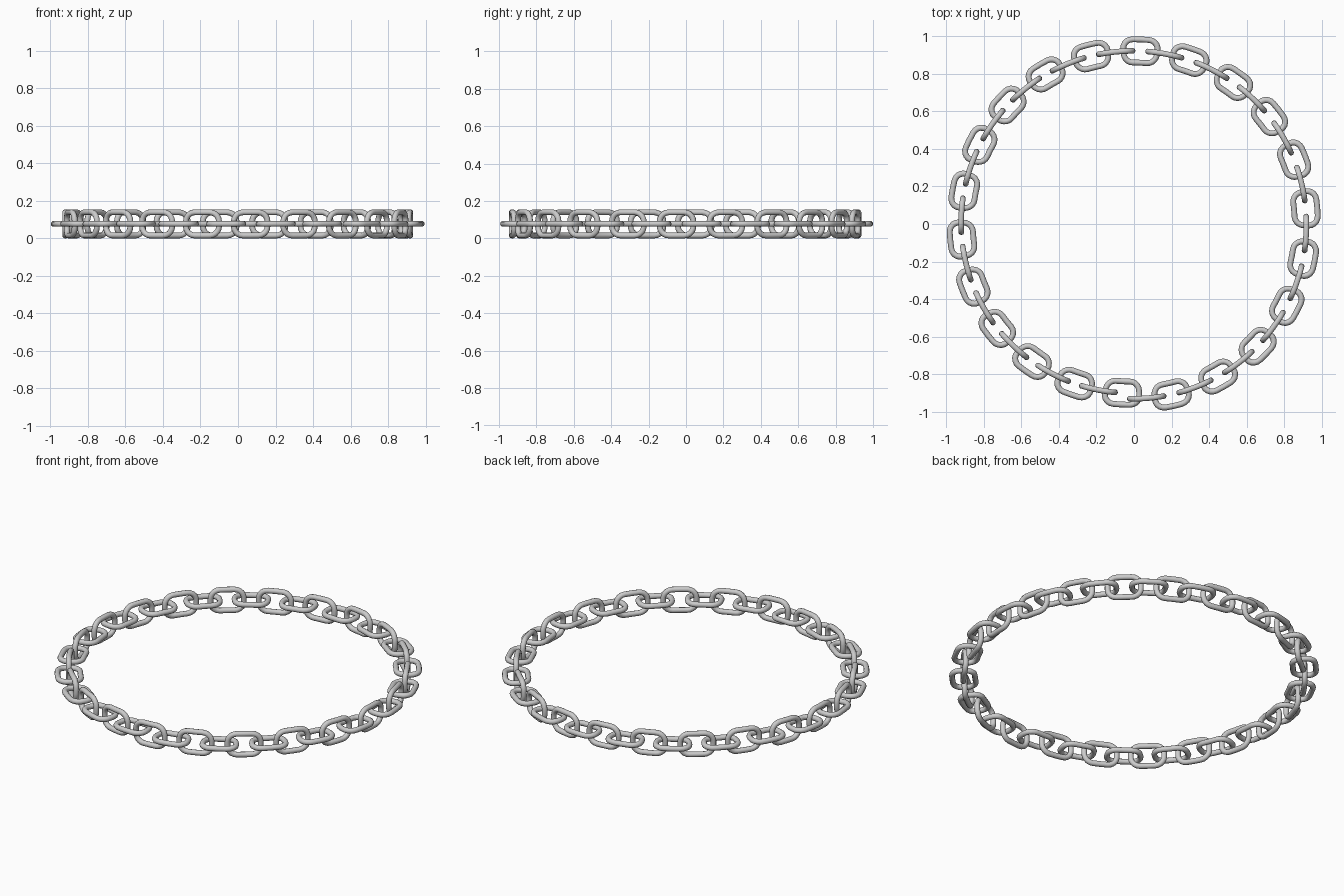
import bpy
import bmesh
from math import sin, cos, pi, radians, degrees

if "Cube" in bpy.data.objects:
    bpy.data.objects.remove(bpy.data.objects["Cube"])

PAIRS = 22             # flat + upright links
WIRE = 0.0155          # wire radius
HALF_L, HALF_W = 0.0905, 0.062   # centreline half length / half width
CORNER = 0.05
SIDES, CORNER_SEGS = 10, 5
Z0 = HALF_W + WIRE

# chain radius along its run (degrees clockwise from the seam at the front)
RUN = [(-10, 0.9), (6, 0.903), (55, 0.917), (90, 0.922), (150, 0.926),
       (184, 0.923), (270, 0.919), (316, 0.926), (350, 0.931), (372, 0.933)]


def chain_radius(u):
    for (u0, r0), (u1, r1) in zip(RUN, RUN[1:]):
        if u <= u1:
            return r0 + (r1 - r0) * (u - u0) / (u1 - u0)
    return RUN[-1][1]


def link_path():
    """Rounded rectangle centreline: (along, across, normal along, normal across)."""
    pts = []
    corners = [(1, 1), (-1, 1), (-1, -1), (1, -1)]
    for q, (sx, sy) in enumerate(corners):
        cx, cy = sx * (HALF_L - CORNER), sy * (HALF_W - CORNER)
        for k in range(CORNER_SEGS + 1):
            a = q * pi / 2 + k / CORNER_SEGS * pi / 2
            pts.append((cx + CORNER * cos(a), cy + CORNER * sin(a), cos(a), sin(a)))
        # middle point on the long sides so they can bend
        if q in (0, 2):
            pts.append((0, sy * HALF_W, 0, sy))
    return pts


def make_link(name, theta, u_mid, upright):
    bm = bmesh.new()
    r_mid = chain_radius(u_mid)
    rings = []
    for s, w, ns, nw in link_path():
        ring = []
        for k in range(SIDES):
            a = 2 * pi * k / SIDES
            along = s + ns * WIRE * cos(a)
            across = w + nw * WIRE * cos(a)
            off = WIRE * sin(a)
            dr, dz = (off, across) if upright else (across, off)
            turn = along / r_mid
            r = chain_radius(u_mid + degrees(turn)) + dr
            t = theta - turn
            ring.append(bm.verts.new((r * cos(t), r * sin(t), Z0 + dz)))
        rings.append(ring)
    for i, ring in enumerate(rings):
        nxt = rings[(i + 1) % len(rings)]
        for k in range(SIDES):
            m = (k + 1) % SIDES
            bm.faces.new((ring[k], ring[m], nxt[m], nxt[k]))
    bmesh.ops.recalc_face_normals(bm, faces=bm.faces)
    for f in bm.faces:
        f.smooth = True
    me = bpy.data.meshes.new(name)
    bm.to_mesh(me)
    bm.free()
    bpy.context.collection.objects.link(bpy.data.objects.new(name, me))


# alternate flat and upright links clockwise around the ring
step = 360 / (2 * PAIRS)
for i in range(2 * PAIRS):
    base = -92.2 - i * step
    theta = base - 0.85 + 0.95 * cos(radians(base - 95))
    u = -88 - theta
    upright = i % 2 == 1
    kind = "upright_link" if upright else "flat_link"
    make_link(f"{kind}_{i // 2 + 1:02d}", radians(theta), u, upright)
